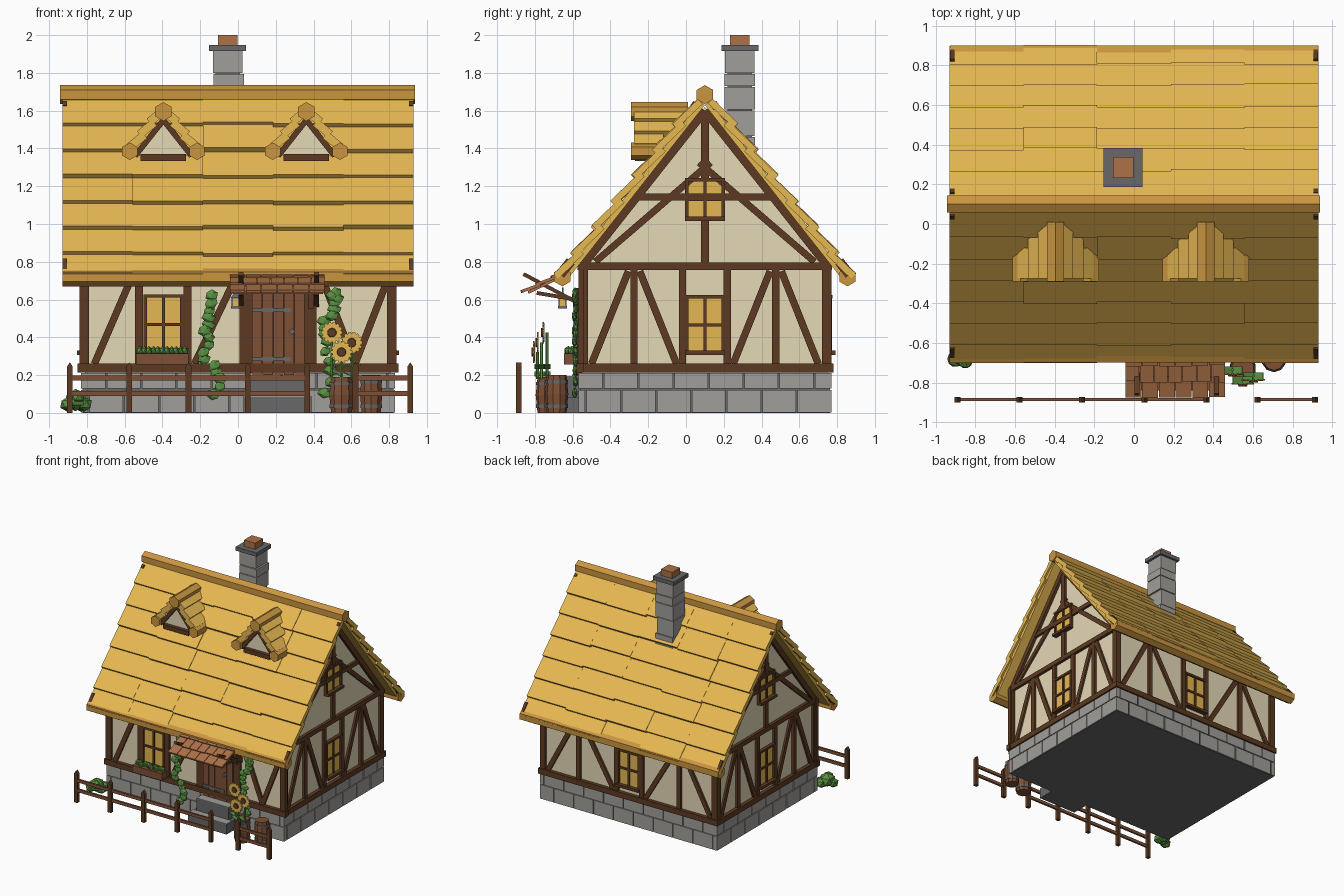
import bpy, bmesh, math, random
from mathutils import Matrix, Vector, Euler

if "Cube" in bpy.data.objects:
    bpy.data.objects.remove(bpy.data.objects["Cube"])

random.seed(4)
COLOURS = {"thatch": (230, 184, 82), "ochre": (202, 149, 64), "timber": (92, 58, 34), "plaster": (229, 216, 182),
           "stone": (160, 159, 155), "dark_stone": (104, 104, 106), "wood": (126, 80, 53),
           "terracotta": (172, 113, 72), "leaf": (90, 146, 66), "window_gold": (229, 184, 83)}
MATS = {}
for key, rgb in COLOURS.items():
    MATS[key] = bpy.data.materials.new(key)
    MATS[key].diffuse_color = [((c / 255 + .055) / 1.055) ** 2.4 for c in rgb] + [1]


def frame(o, x, y, z):
    m = Matrix((x, y, z)).transposed().to_4x4()
    m.translation = o
    return m


def ngon(u, z, r, n=6):
    return [(u + r * math.cos(math.pi / 2 + math.tau * i / n), z + r * math.sin(math.pi / 2 + math.tau * i / n)) for i in range(n)]


class Part:
    """Collects solids into one object; every solid takes one of its materials."""
    def __init__(self, name, *mats, M=Matrix()):
        self.name, self.mats, self.M, self.bm = name, mats, M, bmesh.new()

    def paint(self, verts, mat):
        for f in {f for v in verts for f in v.link_faces}:
            f.material_index = self.mats.index(mat or self.mats[0])

    def local(self, c, rot):
        return self.M @ Matrix.Translation(c) @ Euler(rot).to_matrix().to_4x4()

    def box(self, c, s, mat=None, rot=(0, 0, 0)):
        m = self.local(c, rot) @ Matrix.Diagonal((*s, 1))
        self.paint(bmesh.ops.create_cube(self.bm, size=1, matrix=m)["verts"], mat)

    def span(self, x, y, z, mat=None):
        self.box([(a + b) / 2 for a, b in (x, y, z)], [b - a for a, b in (x, y, z)], mat)

    def strut(self, a, b, w=.04, n=(-.01, .02), mat=None):
        d = Vector(b) - Vector(a)
        self.box(((a[0] + b[0]) / 2, sum(n) / 2, (a[1] + b[1]) / 2), (d.length, n[1] - n[0], w), mat,
                 (0, -math.atan2(d.y, d.x), 0))

    def cone(self, c, r1, r2, h, seg=10, mat=None, rot=(0, 0, 0)):
        self.paint(bmesh.ops.create_cone(self.bm, cap_ends=True, segments=seg, radius1=r1, radius2=r2,
                                         depth=h, matrix=self.local(c, rot))["verts"], mat)

    def blob(self, c, s, mat=None, rot=(0, 0, 0)):
        m = self.local(c, rot) @ Matrix.Diagonal((*s, 1))
        self.paint(bmesh.ops.create_icosphere(self.bm, subdivisions=1, radius=1, matrix=m)["verts"], mat)

    def prism(self, pts, n0, n1, mat=None):
        a, b = [[self.bm.verts.new(self.M @ Vector((u, n, z))) for u, z in pts] for n in (n0, n1)]
        self.bm.faces.new(a)
        self.bm.faces.new(b[::-1])
        for i in range(len(a)):
            self.bm.faces.new((a[i - 1], a[i], b[i], b[i - 1]))
        self.paint(a + b, mat)

    def done(self):
        bmesh.ops.recalc_face_normals(self.bm, faces=self.bm.faces)
        me = bpy.data.meshes.new(self.name)
        self.bm.to_mesh(me)
        self.bm.free()
        for m in self.mats:
            me.materials.append(MATS[m])
        bpy.context.collection.objects.link(bpy.data.objects.new(self.name, me))


X, Y, Z = Vector((1, 0, 0)), Vector((0, 1, 0)), Vector((0, 0, 1))
# Wall frames: local x runs along the wall, local y points outward
FRONT, BACK = frame((0, -.55, 0), X, -Y, Z), frame((0, .75, 0), X, Y, Z)
RIGHT, LEFT = frame((.81, 0, 0), Y, X, Z), frame((-.81, 0, 0), Y, -X, Z)
ACROSS = frame((0, 0, 0), Y, X, Z)

# Plaster body with gables
p = Part("plaster_walls", "plaster", M=ACROSS)
p.prism([(-.55, .2), (.75, .2), (.75, .79), (.1, 1.62), (-.55, .79)], -.81, .81)
p.done()

# Foundation: dark core and staggered stone blocks
p = Part("foundation_core", "dark_stone")
p.span((-.822, .822), (-.562, .762), (0, .212))
p.done()
for name, W, lo, hi in (("front", FRONT, -.83, .83), ("back", BACK, -.83, .83), ("right", RIGHT, -.57, .77), ("left", LEFT, -.57, .77)):
    p = Part(name + "_foundation_blocks", "stone", M=W)
    for z0, z1, off in ((.003, .122, .142), (.129, .212, .05)):
        u = lo - off
        while u < hi:
            a, b = max(u, lo), min(u + .178, hi)
            if b - a > .01:
                p.span((a, b), (0, .02), (z0, z1))
            u += .186
    p.done()


def window(p, u, z0, z1):
    p.span((u - .1, u + .1), (-.01, .01), (z0, z1), "window_gold")
    for s in (-1, 1):
        p.strut((u + s * .097, z0), (u + s * .097, z1), .018, (-.01, .024))
    p.strut((u - .106, z1 - .006), (u + .106, z1 - .006), .018, (-.01, .026))
    p.strut((u - .106, z0 + .008), (u + .106, z0 + .008), .022, (-.01, .042))
    p.strut((u, z0), (u, z1), .016, (0, .02))
    p.strut((u - .1, (z0 + z1) / 2), (u + .1, (z0 + z1) / 2), .016, (0, .02))


def sills(p, c, half):
    p.strut((c - half - .02, .238), (c + half + .02, .238), .046, (-.01, .03))
    p.strut((c - half - .01, .776), (c + half + .01, .776), .04, (-.01, .024))
    for s in (-1, 1):
        p.strut((c + s * (half - .015), .22), (c + s * (half - .015), .79), .05)


# Timber framing on the back and both gable sides
for name, W, c, half, mid in (("back", BACK, 0, .82, .47), ("right", RIGHT, .1, .66, .375), ("left", LEFT, .1, .66, .375)):
    p = Part(name + "_timber_frame", "timber", "window_gold", M=W)
    sills(p, c, half)
    window(p, c, .31, .62)
    for s in (-1, 1):
        for d in (.118, mid):
            p.strut((c + s * d, .25), (c + s * d, .77), .038)
        p.strut((c + s * (mid + .03), .75), (c + s * (half - .06), .26), .038, (-.01, .016))
        p.strut((c + s * (mid - .03), .75), (c + s * .15, .26), .038, (-.01, .016))
        if name != "back":   # gable rafters and crossing braces
            p.strut((c + s * .66, .765), (c, 1.6), .045, (-.01, .024))
            p.strut((c + s * .58, .8), (c - s * .03, 1.325), .036, (-.01, .016))
    if name != "back":
        p.strut((c, .78), (c, 1.03), .042)
        p.strut((c, 1.23), (c, 1.6), .042)
        p.strut((c - .37, 1.143), (c + .37, 1.143), .036)
        window(p, c, 1.02, 1.24)
    p.done()

# Front framing with window beside the door
p = Part("front_timber_frame", "timber", "window_gold", M=FRONT)
sills(p, 0, .83)
window(p, -.395, .31, .625)
for u in (-.523, -.267, .03, .395):
    p.strut((u, .25), (u, .77), .042)
for a, b in ((-.57, -.76), (-.02, -.23), (.45, .62), (.79, .62)):
    p.strut((a, .7), (b, .26), .038, (-.01, .016))
p.done()

# Door with planks, hinges and handle
p = Part("door", "wood", "timber", "dark_stone", M=FRONT)
p.span((.05, .38), (-.01, .015), (.2, .66), "timber")
for i in range(5):
    p.span((.075 + i * .056, .128 + i * .056), (0, .025 + .003 * (i % 2)), (.2, .63))
for z in (.285, .545):
    p.span((.075, .28), (.02, .034), (z - .01, z + .01), "dark_stone")
p.box((.285, .035, .43), (.025, .02, .025), "dark_stone", (0, math.pi / 4, 0))
p.done()
p = Part("door_steps", "dark_stone", "stone")
p.span((.03, .39), (-.71, -.55), (0, .085))
p.span((.06, .36), (-.64, -.55), (.08, .19))
p.span((.03, .39), (-.71, -.64), (.085, .09), "stone")
p.span((.06, .36), (-.64, -.57), (.19, .195), "stone")
p.done()

# Main roof: sloping boards with overlapping rows of thatch planks
T = math.atan(1.27)
for s, side in ((-1, "front"), (1, "back")):
    M = frame((0, .1, 1.63), X, (0, s * math.cos(T), -math.sin(T)), (0, s * math.sin(T), math.cos(T)))
    p = Part(side + "_roof_thatch", "thatch", "timber", M=M)
    p.span((-.915, .915), (0, 1.2), (0, .03))
    for row in range(7):
        for col in range(5):
            a0, a1 = max(.0, -.03 + .174 * row), min(.184 + .174 * row + random.uniform(-.008, .008), 1.2)
            p.box((-.744 + .372 * col, (a0 + a1) / 2, .045 + random.uniform(-.004, .004)),
                  (.372, a1 - a0, .034), "thatch", (.14, 0, 0))
    for x in (-.916, .916):   # verge rafter ends
        p.span((x - .012, x + .012), (1.09, 1.18), (.02, .072), "timber")
        p.span((x - .012, x + .012), (.02, .05), (.02, .06), "timber")
    p.done()
    p = Part(side + "_eave_roll", "ochre", M=ACROSS)
    p.prism(ngon(.1 + s * .755, .72, .05), -.928, .928)
    p.done()
p = Part("ridge_roll", "ochre", M=ACROSS)
p.prism(ngon(.1, 1.685, .05), -.942, .938)
p.done()

# Dormers
for cx in (-.395, .362):
    M = frame((cx, -.24, 0), X, -Y, Z)
    p = Part("dormer", "thatch", "ochre", "timber", "plaster", M=M)
    p.prism([(-.14, 1.36), (.14, 1.36), (0, 1.56)], -.2, 0, "plaster")
    p.strut((-.12, 1.352), (.12, 1.352), .036, (-.1, .03), "timber")
    p.prism(ngon(0, 1.595, .05), -.25, .05, "ochre")
    for s in (-1, 1):
        p.strut((s * .15, 1.36), (0, 1.55), .03, (-.05, .02), "timber")
        p.prism(ngon(s * .178, 1.385, .046), -.12, .05, "ochre")
        for i in range(3):   # stepped planks from ridge to eave
            u, z = .035 + .052 * i, 1.572 - .066 * i
            p.box((s * u, (.035 - .24 + .06 * i) / 2, z), (.1, .275 - .06 * i, .045), "thatch", (0, s * .68, 0))
    p.done()

# Chimney with cap and pot
p = Part("chimney", "stone", "dark_stone", "terracotta")
for z0, z1, dx, r in ((1.3, 1.46, .004, .08), (1.465, 1.6, -.004, .078), (1.605, 1.725, .003, .081), (1.73, 1.795, .006, .081), (1.8, 1.92, 0, .078)):
    p.span((-.055 - r + dx, -.055 + r + dx), (.285 - r, .285 + r), (z0, z1))
p.span((-.12, .01), (.22, .35), (1.3, 1.92), "dark_stone")
p.span((-.153, .043), (.187, .383), (1.915, 1.947), "dark_stone")
p.span((-.107, -.003), (.233, .337), (1.947, 2), "terracotta")
p.done()

# Porch canopy shingles, brackets and lantern
t = .447
p = Part("canopy_shingles", "terracotta", M=frame((0, -.615, .755), X, (0, -math.cos(t), -math.sin(t)), (0, -math.sin(t), math.cos(t))))
p.span((-.03, .45), (0, .25), (-.018, -.004))
for row in range(3):
    for col in range(6 + row % 2):
        w = .505 / (6 + row % 2)
        p.box((-.045 + w * (col + .5), .05 + .088 * row, .004), (w - .004, .108 + random.uniform(-.01, .01), .016), None, (.1, 0, 0))
p.done()
p = Part("canopy_brackets", "timber", M=ACROSS)
for x in (.015, .415):
    p.strut((-.55, .57), (-.86, .735), .02, (x - .013, x + .013))
    p.strut((-.55, .595), (-.79, .635), .02, (x - .013, x + .013))
p.span((-.59, -.56), (.37, .4), (.55, .66))
p.done()
p = Part("lantern", "dark_stone", "window_gold")
p.span((-.037, .011), (-.677, -.629), (.553, .565))
p.span((-.03, .004), (-.67, -.636), (.565, .61), "window_gold")
for dx in (-.017, .017):
    for dy in (-.017, .017):
        p.box((-.013 + dx, -.653 + dy, .587), (.008, .008, .046))
p.cone((-.013, -.653, .622), .036, .008, .026, 4, None, (0, 0, math.pi / 4))
p.span((-.017, -.009), (-.657, -.649), (.63, .665))
p.done()

# Window flower box
p = Part("flower_box", "wood", "leaf")
p.span((-.54, -.262), (-.645, -.575), (.255, .314))
for i in range(11):
    p.blob((-.52 + .024 * i, -.61 + random.uniform(-.015, .015), .328), (.02, .024, .026), "leaf")
p.done()

# Climbing ivy on both sides of the door
for name, path in (("left_ivy", [(-.115, .08), (-.11, .2), (-.17, .3), (-.165, .42), (-.14, .52), (-.13, .64)]),
                   ("right_ivy", [(.475, .08), (.475, .25), (.46, .4), (.475, .5), (.51, .6), (.5, .64)])):
    p = Part(name, "leaf")
    for (x0, z0), (x1, z1) in zip(path, path[1:]):
        for f in (.15, .5, .85):
            p.blob((x0 + (x1 - x0) * f + random.uniform(-.02, .02), -.586 + random.uniform(-.006, .006), z0 + (z1 - z0) * f),
                   (random.uniform(.032, .042), .016, random.uniform(.026, .034)), None, (0, random.uniform(-.5, .5), 0))
    p.done()

# Barrels and sunflowers
for name, x, y, r, h in (("flower_barrel", .548, -.728, .068, .19), ("water_barrel", .705, -.685, .062, .2)):
    p = Part(name, "wood", "dark_stone")
    p.cone((x, y, h / 4), r * .85, r, h / 2)
    p.cone((x, y, h * .75), r, r * .85, h / 2)
    for z in (.18, .82):
        p.cone((x, y, h * z), r * .965, r * .965, .018, 10, "dark_stone")
    p.done()
p = Part("sunflowers", "window_gold", "timber", "leaf")
for x, y, z in ((.497, -.755, .425), (.602, -.785, .372), (.548, -.805, .322)):
    p.cone((x, y + .02, (z + .18) / 2), .008, .008, z - .18, 6, "leaf")
    p.cone((x, y, z), .05, .05, .01, 14, None, (math.pi / 2, 0, 0))
    for i in range(14):
        a = i * math.tau / 14
        p.box((x + .046 * math.cos(a), y, z - .046 * math.sin(a)), (.022, .008, .016), None, (0, a, 0))
    p.cone((x, y - .006, z), .026, .023, .014, 10, "timber", (math.pi / 2, 0, 0))
    for s in (-1, 1):
        p.box((x + s * .024, y + .02, .225 + .02 * s), (.055, .035, .006), "leaf", (0, -s * .4, 0))
p.done()

# Garden bush
p = Part("bush", "leaf")
for x, y, z, r in ((-.86, -.66, .068, .066), (-.9, -.68, .046, .046), (-.815, -.66, .046, .046), (-.85, -.69, .085, .042), (-.83, -.62, .05, .05)):
    p.blob((x, y, z), (r, r, r * .9))
p.done()

# Picket fence in two runs
p = Part("garden_fence", "timber", "wood", M=frame((0, -.885, 0), X, -Y, Z))
for xs in ([-.89 + .314 * i for i in range(5)], [.622, .912]):
    for x in xs:
        p.prism([(x - .015, 0), (x + .015, 0), (x + .015, .245), (x, .268), (x - .015, .245)], -.014, .014)
    for z in (.103, .185):
        p.strut((xs[0], z), (xs[-1], z), .026, (-.008, .008), "wood")
p.done()

for m in bpy.data.materials:
    if m.users and not m.is_grease_pencil:
        m.use_nodes = True
        m.node_tree.nodes["Principled BSDF"].inputs["Base Color"].default_value = m.diffuse_color
